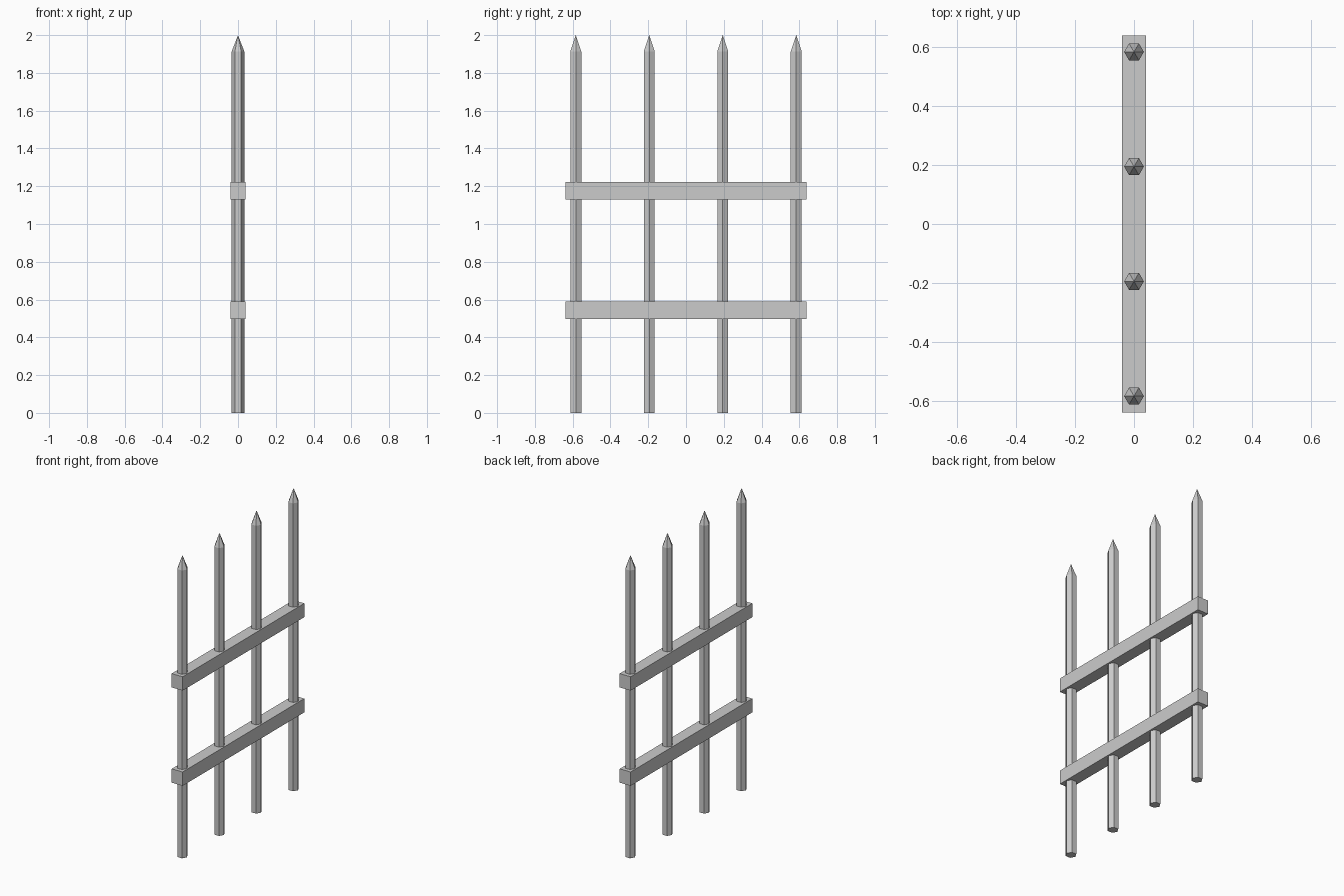
import bpy, bmesh, math

if "Cube" in bpy.data.objects:
    bpy.data.objects.remove(bpy.data.objects["Cube"])

POST_R, SHOULDER, TOP = 0.0335, 1.913, 2.0


def make_object(name, bm):
    bmesh.ops.recalc_face_normals(bm, faces=bm.faces)
    mesh = bpy.data.meshes.new(name)
    bm.to_mesh(mesh)
    bm.free()
    obj = bpy.data.objects.new(name, mesh)
    bpy.context.collection.objects.link(obj)
    return obj


def post(name, y):
    """Six-sided post with a pointed tip, corners facing +x and -x."""
    bm = bmesh.new()
    angles = [math.radians(60 * i) for i in range(6)]
    low, high = ([bm.verts.new((POST_R * math.cos(a), y + POST_R * math.sin(a), z))
                  for a in angles] for z in (0, SHOULDER))
    tip = bm.verts.new((0, y, TOP))
    bm.faces.new(low)
    for i in range(6):
        j = (i + 1) % 6
        bm.faces.new((low[i], low[j], high[j], high[i]))
        bm.faces.new((high[i], high[j], tip))
    make_object(name, bm)


def rail(name, z):
    """Square-cut bar that the posts pass through."""
    bm = bmesh.new()
    bmesh.ops.create_cube(bm, size=1)
    bmesh.ops.scale(bm, vec=(0.08, 1.278, 0.092), verts=bm.verts)
    bmesh.ops.translate(bm, vec=(0, 0, z), verts=bm.verts)
    make_object(name, bm)


# Four evenly spaced posts
for i in range(4):
    post(f"post_{i + 1}", (i - 1.5) * 0.389)

# Two cross rails
rail("lower_rail", 0.544)
rail("upper_rail", 1.177)
